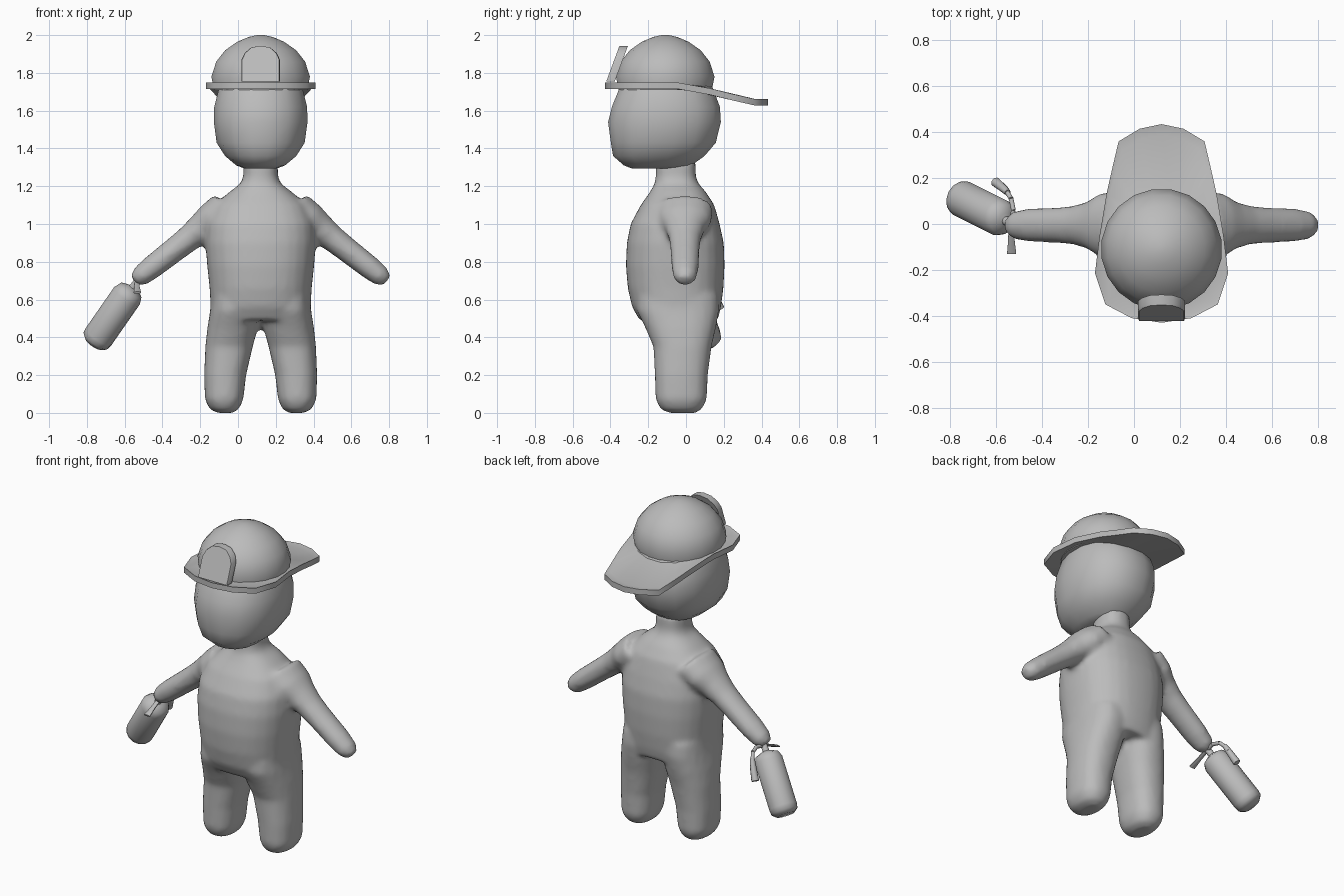
import bpy, bmesh, math
from mathutils import Vector, Matrix

if "Cube" in bpy.data.objects:
    bpy.data.objects.remove(bpy.data.objects["Cube"])

CX = 0.12  # the figure's own symmetry plane

grey = bpy.data.materials.new("plain grey")
grey.diffuse_color = (0.5, 0.5, 0.5, 1)
grey.use_nodes = True
grey.node_tree.nodes["Principled BSDF"].inputs["Base Color"].default_value = grey.diffuse_color


def finish(name, bm, angle=60):
    bmesh.ops.recalc_face_normals(bm, faces=bm.faces)
    me = bpy.data.meshes.new(name)
    bm.to_mesh(me)
    bm.free()
    ob = bpy.data.objects.new(name, me)
    bpy.context.collection.objects.link(ob)
    me.materials.append(grey)
    smooth(ob, angle)
    return ob


def smooth(ob, angle):
    bpy.ops.object.select_all(action='DESELECT')
    bpy.context.view_layer.objects.active = ob
    ob.select_set(True)
    bpy.ops.object.shade_smooth_by_angle(angle=math.radians(angle))


def bridge(bm, rings, caps=True):
    n = len(rings[0])
    for a, b in zip(rings, rings[1:]):
        for i in range(n):
            j = (i + 1) % n
            bm.faces.new((a[i], a[j], b[j], b[i]))
    if caps:
        bm.faces.new(rings[0])
        bm.faces.new(rings[-1])


def loft(bm, rings, segs=16, power=2.0, mat=Matrix()):
    """rings: (height, centre x, centre y, radius x, radius y) in local space"""
    out = []
    for z, cx, cy, rx, ry in rings:
        ring = []
        for i in range(segs):
            a = 2 * math.pi * (i + 0.5) / segs
            c, s = math.cos(a), math.sin(a)
            k = (abs(c) ** power + abs(s) ** power) ** (-1 / power)
            ring.append(bm.verts.new(mat @ Vector((cx + rx * c * k, cy + ry * s * k, z))))
        out.append(ring)
    bridge(bm, out)


def along(a, b):
    """matrix with local z pointing from a to b"""
    a, b = Vector(a), Vector(b)
    return Matrix.Translation(a) @ (b - a).to_track_quat('Z', 'Y').to_matrix().to_4x4()


def boxes(rows):
    """(z, x0, x1, y0, y1) to loft rings"""
    return [(z, (x0 + x1) / 2, (y0 + y1) / 2, (x1 - x0) / 2, (y1 - y0) / 2)
            for z, x0, x1, y0, y1 in rows]


# body: torso, legs and arms fused into one soft skin
bm = bmesh.new()
torso = [(0.49, .27, -.245, .168), (0.56, .265, -.285, .185), (0.66, .27, -.308, .198),
         (0.78, .283, -.318, .204), (0.90, .292, -.313, .200), (1.00, .285, -.293, .178),
         (1.10, .245, -.24, .15), (1.17, .165, -.19, .105), (1.215, .105, -.165, .065),
         (1.25, .092, -.16, .052), (1.33, .09, -.16, .05)]
loft(bm, boxes([(z, CX - w, CX + w, y0, y1) for z, w, y0, y1 in torso]), 32, 2.4)
leg = [(0.00, .27, .35, -.09, .05), (0.02, .235, .39, -.135, .085), (0.07, .212, .415, -.16, .11),
       (0.20, .197, .419, -.165, .115), (0.35, .162, .413, -.172, .135),
       (0.45, .135, .402, -.215, .158), (0.54, .125, .388, -.26, .175), (0.62, .13, .38, -.26, .17)]
loft(bm, boxes(leg), 24, 2.4)
loft(bm, boxes([(z, 2 * CX - x1, 2 * CX - x0, y0, y1) for z, x0, x1, y0, y1 in leg]), 24, 2.4)
arm = [(0, .15, .10), (.10, .14, .095), (.17, .105, .082), (.25, .086, .07), (.34, .078, .066),
       (.50, .073, .062), (.58, .062, .054), (.62, .036, .032)]
for s in (1, -1):
    m = along((CX + .18 * s, -.005, 1.08), (CX + .66 * s, -.005, .705))
    loft(bm, [(t, 0, 0, a, b) for t, a, b in arm], 20, 2.0, m)
body = finish("body", bm)
rm = body.modifiers.new("fuse", 'REMESH')
rm.mode = 'VOXEL'
rm.voxel_size = 0.016
rm.use_smooth_shade = True
sm = body.modifiers.new("soften", 'SMOOTH')
sm.factor = 0.5
sm.iterations = 6

# head
bm = bmesh.new()
loft(bm, boxes([(1.295, .03, .21, -.29, .00), (1.31, -.01, .25, -.33, .03),
                (1.36, -.07, .31, -.388, .10), (1.43, -.115, .355, -.40, .16),
                (1.54, -.13, .37, -.415, .187), (1.62, -.128, .368, -.395, .182),
                (1.73, -.10, .34, -.35, .14), (1.80, -.06, .30, -.29, .07)]), 16, 2.4)
finish("head", bm)

# helmet dome
bm = bmesh.new()
loft(bm, [(z, CX, -.11, r, r) for z, r in
          [(1.71, .25), (1.78, .264), (1.86, .238), (1.92, .19), (1.965, .125),
           (1.99, .065), (2.0, .02)]], 20)
finish("helmet_dome", bm)

# helmet brim: half outline mirrored, long sloping tail at the back
half = [(0, -.43), (.13, -.41), (.245, -.35), (.29, -.215), (.27, -.05), (.24, .13),
        (.213, .25), (.187, .36), (.095, .415), (0, .435)]
outline = half + [(-x, y) for x, y in half[-2:0:-1]]


def brim_z(y):
    return 1.75 - 0.25 * min(max(y, 0), .35)


bm = bmesh.new()
loops = [[] for _ in range(5)]
for x, y in outline:
    o = Vector((x, y))
    c = Vector((0, -.11))
    inner = c + (o - c).normalized() * .24
    mid = o.lerp(inner, .15)
    pts = [(inner, 0), (mid, -.006), (o, 0), (o, -.034), (inner, -.036)]
    for ring, (p, dz) in zip(loops, pts):
        ring.append(bm.verts.new((CX + p.x, p.y, brim_z(p.y) + dz)))
bridge(bm, loops + [loops[0]], caps=False)
finish("helmet_brim", bm, 50)

# tilted front plate on the helmet
bm = bmesh.new()
shape = [(-.102, 1.755), (.102, 1.755), (.102, 1.87), (.085, 1.905), (.05, 1.935), (0, 1.943),
         (-.05, 1.935), (-.085, 1.905), (-.102, 1.87)]
rings = [[bm.verts.new((CX + x * k, -.422 + (z - 1.755) * .37 + d, z)) for x, z in shape]
         for d, k in ((0, .96), (.012, 1), (.045, 1))]
bridge(bm, rings)
finish("helmet_plate", bm, 40)

# extinguisher bottle with rounded shoulders and neck
bottom, top = Vector((-.765, .118, .365)), Vector((-.56, .015, .66))
L = (top - bottom).length
bm = bmesh.new()
loft(bm, [(t, 0, 0, r, r) for t, r in
          [(0, .052), (.022, .078), (.05, .082), (L - .05, .082), (L - .015, .068),
           (L, .035), (L + .005, .02), (L + .045, .018)]], 14, 2.0, along(bottom, top))
finish("extinguisher_bottle", bm, 50)


def tube(bm, pts, radii, segs=8):
    for a, b, r0, r1 in zip(pts, pts[1:], radii, radii[1:]):
        d = (Vector(b) - Vector(a)).length
        loft(bm, [(0, 0, 0, r0, r0), (d, 0, 0, r1, r1)], segs, 2.0, along(a, b))


# hose curving off the neck, ending in a nozzle
bm = bmesh.new()
tube(bm, [(-.535, .005, .69), (-.525, .06, .70), (-.535, .11, .69), (-.552, .138, .66)],
     [.011, .011, .011, .011])
finish("hose", bm)
bm = bmesh.new()
tube(bm, [(-.55, .137, .665), (-.565, .152, .63), (-.602, .182, .555)], [.014, .018, .022])
finish("nozzle", bm, 50)

# flat trigger lever that widens towards its tip
bm = bmesh.new()
loft(bm, [(0, 0, 0, .012, .008), (.07, 0, 0, .014, .007), (.135, 0, 0, .02, .006)], 8, 4,
     along((-.535, -.005, .69), (-.533, -.128, .637)))
finish("trigger_lever", bm, 40)
